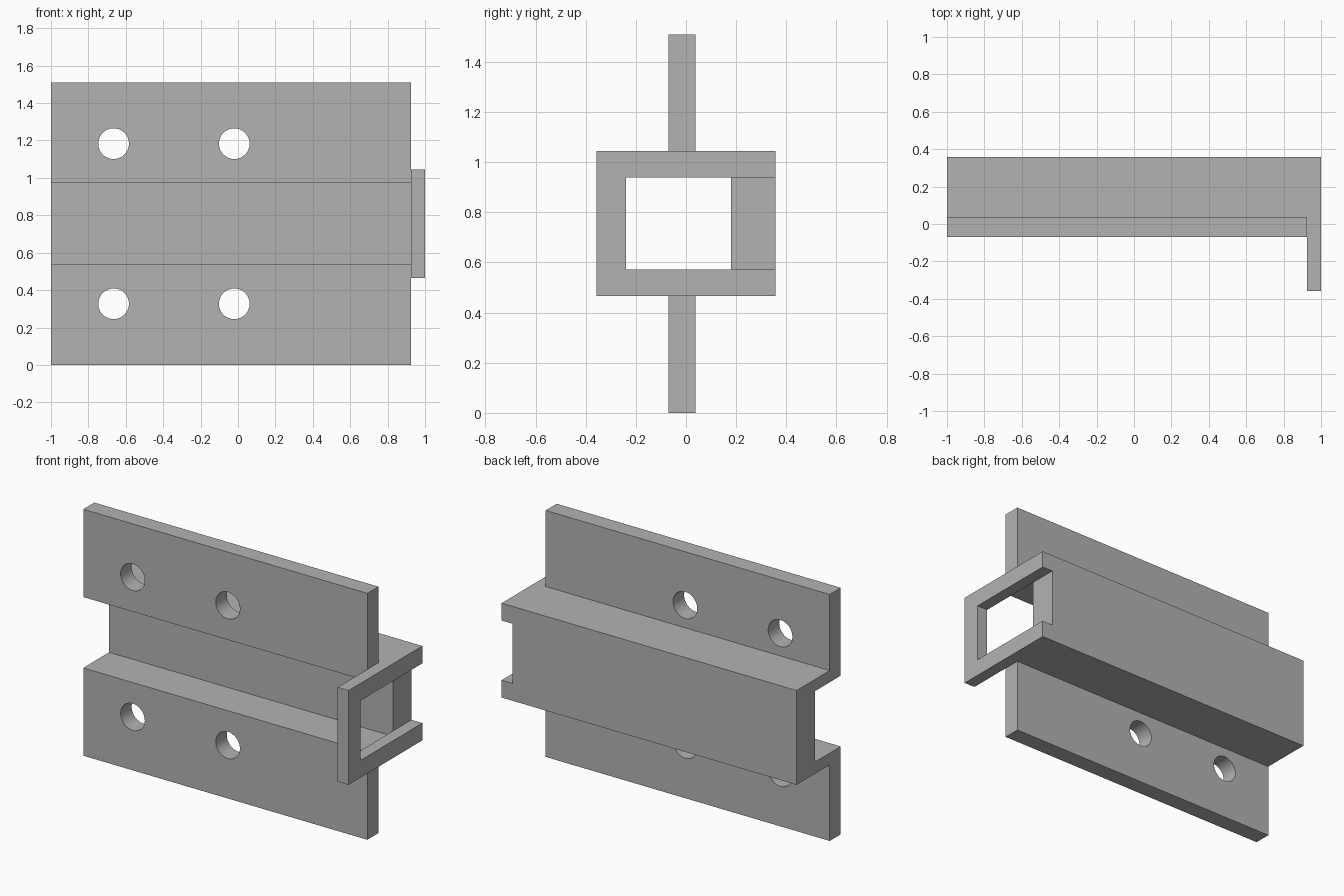
import bpy
import bmesh
import math
from mathutils import Matrix, Vector

if "Cube" in bpy.data.objects:
    bpy.data.objects.remove(bpy.data.objects["Cube"], do_unlink=True)

MID = 0.755          # height of the symmetry plane
X_START, X_PLATE, X_END = -1.0, 0.926, 1.0

grey = bpy.data.materials.new("plain_grey")
grey.use_nodes = True
grey.diffuse_color = (0.45, 0.45, 0.45, 1)
grey.node_tree.nodes["Principled BSDF"].inputs["Base Color"].default_value = (0.45, 0.45, 0.45, 1)


def finish(name, bm):
    bmesh.ops.recalc_face_normals(bm, faces=bm.faces[:])
    mesh = bpy.data.meshes.new(name)
    bm.to_mesh(mesh)
    bm.free()
    mesh.materials.append(grey)
    obj = bpy.data.objects.new(name, mesh)
    bpy.context.collection.objects.link(obj)
    return obj


def extrude_mirrored(name, half, x0, x1):
    """Extrude along x a profile of (y, height above MID), mirrored below MID."""
    outline = half + [(y, -h) for y, h in reversed(half)]
    bm = bmesh.new()
    face = bm.faces.new([bm.verts.new((x0, y, MID + h)) for y, h in outline])
    top = bmesh.ops.extrude_face_region(bm, geom=[face])["geom"]
    moved = [v for v in top if isinstance(v, bmesh.types.BMVert)]
    bmesh.ops.translate(bm, verts=moved, vec=Vector((x1 - x0, 0, 0)))
    return finish(name, bm)


def apply_boolean(target, other, operation):
    mod = target.modifiers.new(operation.title(), "BOOLEAN")
    mod.operation = operation
    mod.solver = "EXACT"
    mod.object = other
    bpy.context.view_layer.objects.active = target
    bpy.ops.object.modifier_apply(modifier=mod.name)
    bpy.data.objects.remove(other, do_unlink=True)


# Channel rail with upper and lower mounting flanges
rail = extrude_mirrored("channel_rail", [
    (0.357, 0.289), (0.037, 0.289), (0.037, 0.755), (-0.07, 0.755),
    (-0.07, 0.217), (0.18, 0.217)], X_START, X_PLATE)

# End plate: a bracket open towards the back
plate = extrude_mirrored("end_plate", [
    (-0.357, 0.289), (0.357, 0.289), (0.357, 0.183), (-0.24, 0.183)], X_PLATE, X_END)
# Reorder-free outline: the bar and the arms form one closed loop
apply_boolean(rail, plate, "UNION")

# Bolt holes through the flanges
bm = bmesh.new()
for x in (-0.665, -0.02):
    for side in (-1, 1):
        place = Matrix.Translation((x, 0, MID + side * 0.428)) @ Matrix.Rotation(math.pi / 2, 4, "X")
        bmesh.ops.create_cone(bm, cap_ends=True, segments=48, radius1=0.082,
                              radius2=0.082, depth=0.4, matrix=place)
holes = finish("hole_cutter", bm)
holes.hide_render = True
apply_boolean(rail, holes, "DIFFERENCE")

# Smooth hole walls, crisp edges elsewhere
rail.name = "mounting_rail"
bpy.ops.object.select_all(action="DESELECT")
rail.select_set(True)
bpy.context.view_layer.objects.active = rail
bpy.ops.object.shade_smooth_by_angle(angle=math.radians(30))
